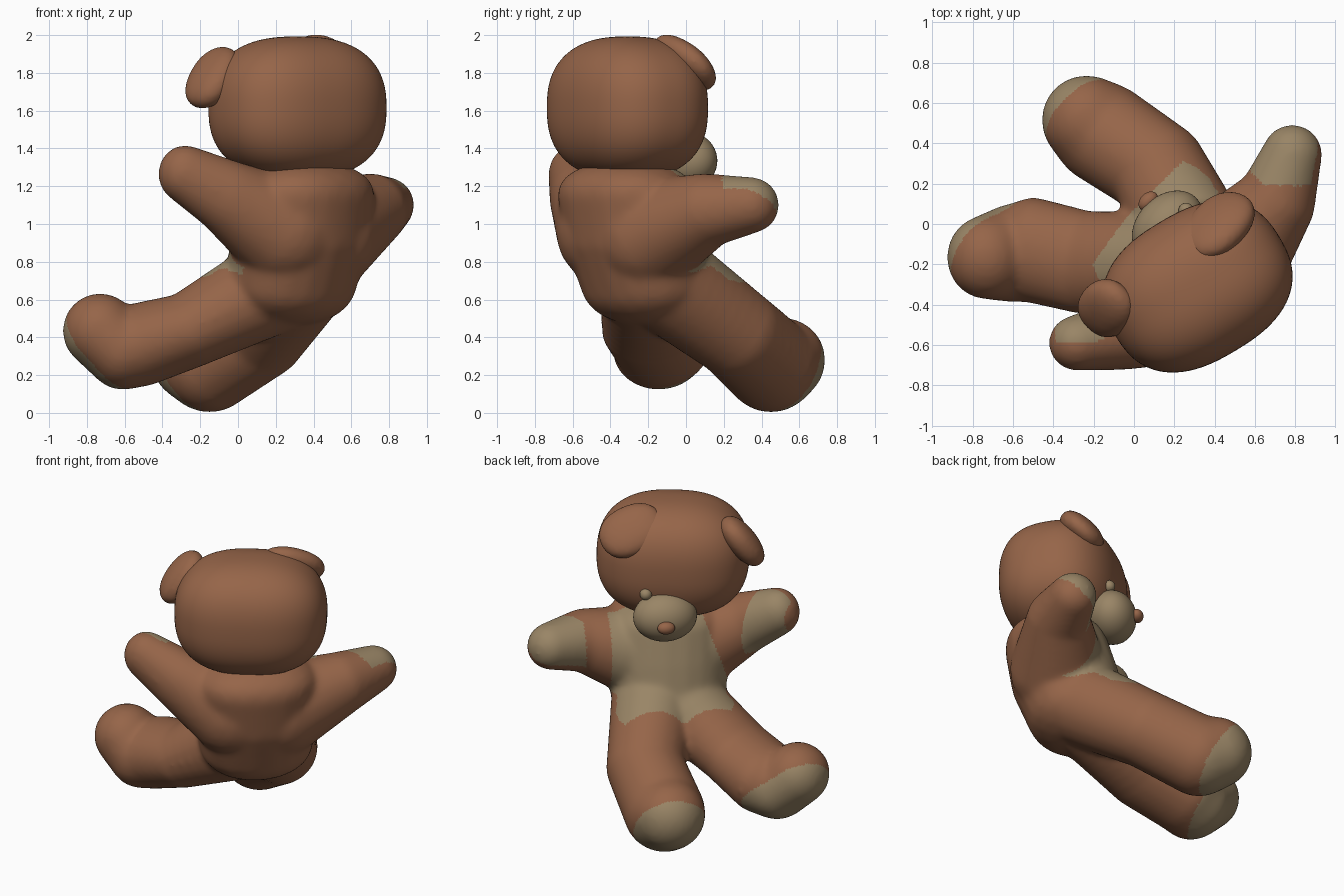
import bpy, bmesh, math
from mathutils import Vector

if "Cube" in bpy.data.objects:
    bpy.data.objects.remove(bpy.data.objects["Cube"])

# Bear frame: f = facing direction, s = its left side, z = up
F = Vector((-1, 1, 0)).normalized()
S = Vector((1, 1, 0)).normalized()
Z = Vector((0, 0, 1))
BEAR = (F, S, Z)
WORLD = (Vector((1, 0, 0)), Vector((0, 1, 0)), Z)
# The head is turned a little to the bear's left
TURN = math.radians(31)
HEAD = (Vector((-math.sin(TURN), math.cos(TURN), 0)),
        Vector((math.cos(TURN), math.sin(TURN), 0)), Z)


def P(f, s, z):
    return F * f + S * s + Z * z


def material(name, rgb):
    m = bpy.data.materials.new(name)
    m.diffuse_color = (*rgb, 1)
    m.use_nodes = True
    m.node_tree.nodes["Principled BSDF"].inputs["Base Color"].default_value = m.diffuse_color
    return m


BROWN = material("brown plush", (0.305, 0.13, 0.066))
TAN = material("tan plush", (0.32, 0.235, 0.133))


def add_ball(bm, centre, radii, axes=WORLD, boxy=1.0, sub=3):
    """Ellipsoid with given semi-axes; boxy below 1 squares it off."""
    verts = bmesh.ops.create_icosphere(bm, subdivisions=sub, radius=1)["verts"]
    for v in verts:
        q = [math.copysign(abs(c) ** boxy, c) for c in v.co]
        v.co = Vector(centre) + sum((axes[i] * (q[i] * radii[i]) for i in range(3)), Vector())


def add_chain(bm, points, axes=WORLD, boxy=1.0, steps=7):
    """Row of balls along a path; each point is (centre, radii)."""
    for (c0, r0), (c1, r1) in zip(points, points[1:]):
        for i in range(steps + 1):
            t = i / steps
            add_ball(bm, Vector(c0).lerp(Vector(c1), t), Vector(r0).lerp(Vector(r1), t), axes, boxy)


def finish(bm, name, mat, voxel=0, smooth=6):
    bmesh.ops.recalc_face_normals(bm, faces=bm.faces)
    me = bpy.data.meshes.new(name)
    bm.to_mesh(me)
    bm.free()
    ob = bpy.data.objects.new(name, me)
    bpy.context.collection.objects.link(ob)
    if voxel:
        r = ob.modifiers.new("merge", 'REMESH')
        r.mode, r.voxel_size = 'VOXEL', voxel
        k = ob.modifiers.new("soften", 'SMOOTH')
        k.factor, k.iterations = 0.5, smooth
        bpy.context.view_layer.update()
        dg = bpy.context.evaluated_depsgraph_get()
        baked = bpy.data.meshes.new_from_object(ob.evaluated_get(dg))
        ob.modifiers.clear()
        ob.data = me = baked
    me.materials.clear()
    me.materials.append(mat)
    me.polygons.foreach_set("use_smooth", [True] * len(me.polygons))
    return ob


def ball_object(name, mat, centre, radii, axes=BEAR, boxy=1.0, sub=4):
    bm = bmesh.new()
    add_ball(bm, centre, radii, axes, boxy, sub)
    return finish(bm, name, mat)


def r(v):
    return (v, v, v)


# Body: torso, arms and legs merged into one soft skin
bm = bmesh.new()
add_chain(bm, [(P(-.475, .03, 1.15), (.325, .39, .19)),
               (P(-.425, .04, .93), (.34, .385, .22)),
               (P(-.35, .05, .70), (.32, .36, .24))], BEAR, boxy=.92)
# left arm
add_chain(bm, [((.45, -.2, .94), r(.30)), ((.70, .1, 1.07), r(.2)),
               ((.785, .345, 1.10), r(.15))])
# right arm
add_chain(bm, [((.25, -.40, .96), r(.29)), ((-.04, -.545, 1.135), (.2, .18, .2)),
               ((-.28, -.59, 1.265), (.145, .14, .155))])
# left leg
add_chain(bm, [((.3, -.08, .68), r(.27)), ((.12, .27, .42), r(.245)),
               ((-.15, .45, .255), r(.255)), ((-.235, .515, .28), r(.225))])
# right leg
add_chain(bm, [((.2, -.2, .68), r(.26)), ((-.25, -.19, .44), (.22, .26, .2)),
               ((-.5, -.13, .365), (.2, .265, .225))])
add_chain(bm, [((-.5, -.13, .365), (.2, .26, .225)), ((-.61, -.145, .33), (.2, .245, .21)),
               ((-.73, -.165, .435), (.2, .21, .2))])
body = finish(bm, "body", BROWN, voxel=0.0145, smooth=30)
body.data.materials.append(TAN)


def is_tan(c, n):
    f, s, z = c.dot(F), c.dot(S), c.z
    # paw pads
    if c.x > .5 and c.y > .19 and s > .59 and z > .85:
        return n.dot(F) * .6 + n.z * .8 > .08
    if c.x < -.15 and z > 1.0 and c.y < -.35:
        return n.y > 0 and n.x > -.8
    # soles
    if c.y > .25 and z < .6:
        return (c - Vector((-.18, .47, .25))).dot(F * .85 - Z * .5) > .095
    if c.x < -.45 and z < .75:
        return (c - Vector((-.68, -.14, .38))).dot(Vector((-.68, .5, -.53))) > .05
    # belly panel
    return (n.dot(F) > .1 and -.33 + .35 * max(0, z - .75) < s < .43 and f < .05 + .15 * min(0, s)
            and z > .63 + .3 * max(0, -s) + .3 * max(0, s - .2))


for p in body.data.polygons:
    p.material_index = int(is_tan(p.center, p.normal))

# Head
ball_object("head", BROWN, (.315, -.31, 1.615), (.37, .475, .378), HEAD, boxy=.81, sub=5)

# Muzzle, nose and eyes
ball_object("muzzle", TAN, P(-.125, .11, 1.335), (.15, .2, .16))
ball_object("nose", BROWN, P(.03, .13, 1.325), (.04, .055, .04))
for side, s, f in (("left", .23, -.135), ("right", -.07, -.13)):
    ball_object(side + "_eye", TAN, P(f, s, 1.49), r(.038), sub=3)


# Ears: flopped padded discs, each given by its long axis and a second axis
def ear(name, centre, long_axis, wide_axis, radii):
    a = long_axis.normalized()
    n = a.cross(wide_axis).normalized()
    b = n.cross(a)
    bm = bmesh.new()
    add_ball(bm, centre, radii, (a, b, n), boxy=.9)
    finish(bm, name, BROWN, voxel=.015, smooth=4)


ear("right_ear", P(-.20, -.39, 1.775), P(0, -.6, -.8), F, (.19, .145, .09))
ear("left_ear", P(-.30, .29, 1.855), P(.05, .85, -.35), P(.7, 0, -.7), (.21, .165, .085))
